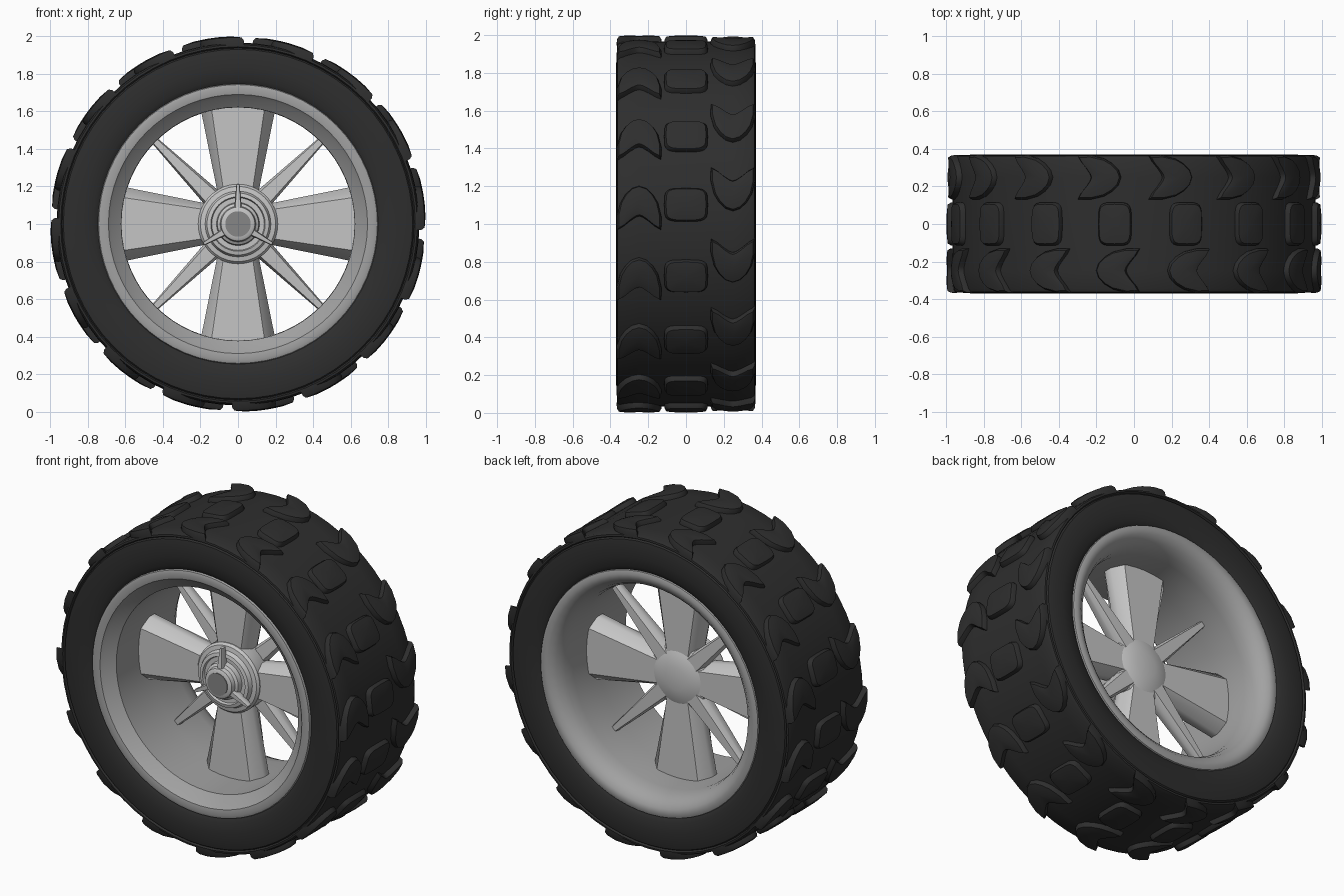
import bpy, bmesh, math
from mathutils import Matrix, Vector

if "Cube" in bpy.data.objects:
    bpy.data.objects.remove(bpy.data.objects["Cube"])


def material(name, v):
    m = bpy.data.materials.new(name)
    m.diffuse_color = (v, v, v, 1)
    m.use_nodes = True
    m.node_tree.nodes["Principled BSDF"].inputs["Base Color"].default_value = m.diffuse_color
    return m


RUBBER = material("black_rubber", 0.027)
RIM = material("rim_grey", 0.36)
SPOKE = material("light_metal", 0.56)
CAP = material("dark_metal", 0.24)


def finish(bm, name, mat, angle=35):
    bmesh.ops.recalc_face_normals(bm, faces=bm.faces)
    me = bpy.data.meshes.new(name)
    bm.to_mesh(me)
    bm.free()
    me.materials.append(mat)
    ob = bpy.data.objects.new(name, me)
    ob.location = (0, 0, 1)          # wheel axle height
    bpy.context.collection.objects.link(ob)
    bpy.ops.object.select_all(action='DESELECT')
    ob.select_set(True)
    bpy.context.view_layer.objects.active = ob
    bpy.ops.object.shade_smooth_by_angle(angle=math.radians(angle))
    return ob


def polar(r, deg, y):
    a = math.radians(deg)
    return Vector((r * math.cos(a), y, r * math.sin(a)))


def lathe(name, profile, mat, seg=64, closed=True):
    """Spin (radius, y) points round the axle."""
    bm = bmesh.new()
    rings = []
    for r, y in profile:
        if r == 0:
            rings.append([bm.verts.new((0, y, 0))] * seg)
        else:
            rings.append([bm.verts.new(polar(r, 360 * i / seg, y)) for i in range(seg)])
    pairs = list(zip(rings, rings[1:]))
    if closed:
        pairs.append((rings[-1], rings[0]))
    for a, b in pairs:
        for i in range(seg):
            j = (i + 1) % seg
            vs = list(dict.fromkeys((a[i], a[j], b[j], b[i])))
            if len(vs) > 2:
                bm.faces.new(vs)
    return finish(bm, name, mat)


def tread_row(name, outline, centre, y0, start, flip=1):
    """16 raised blocks; outline is (degrees, y) around a centre angle."""
    bm = bmesh.new()
    layers = ((1.0, 0.945), (0.98, 0.978), (0.9, 0.994), (0.55, 0.999))
    for k in range(16):
        base = start + 22.5 * k
        rings = []
        for s, r in layers:
            rings.append([bm.verts.new(polar(r, base + flip * (centre + (t - centre) * s),
                                             y0 + y * s)) for t, y in outline])
        top = bm.verts.new(polar(1.0, base + flip * centre, y0))
        n = len(outline)
        for i in range(n):
            j = (i + 1) % n
            for a, b in zip(rings, rings[1:]):
                bm.faces.new((a[i], a[j], b[j], b[i]))
            bm.faces.new((rings[-1][i], rings[-1][j], top))
    return finish(bm, name, RUBBER, 40)


def blades(name, count, start, inner, outer, mat, edge=0.3, flat=0.72):
    """Tapered radial blades; inner/outer are (radius, half width, half depth, y)."""
    sec = [(1, -edge), (flat, -1), (0, -1), (-flat, -1), (-1, -edge),
           (-1, edge), (-flat, 1), (0, 1), (flat, 1), (1, edge)]
    bm = bmesh.new()
    for k in range(count):
        rot = Matrix.Rotation(math.radians(start + 360 * k / count), 3, 'Y')
        rings = []
        for r, w, d, y0 in (inner, outer):
            rings.append([bm.verts.new(rot @ Vector((w * x, y0 + d * y,
                          math.sqrt(r * r - (w * x) ** 2)))) for x, y in sec])
        n = len(sec)
        for i in range(n):
            j = (i + 1) % n
            bm.faces.new((rings[0][i], rings[0][j], rings[1][j], rings[1][i]))
        for ring in rings:
            bm.faces.new(ring)
    return finish(bm, name, mat, 40)


# Tyre carcass with sidewalls and a shallow groove near the shoulder
half = [(0.70, 0.30), (0.735, 0.345), (0.77, 0.362), (0.83, 0.37), (0.90, 0.368),
        (0.93, 0.362), (0.937, 0.352), (0.944, 0.364), (0.955, 0.362), (0.963, 0.345), (0.966, 0.25)]
lathe("tyre", [(r, -y) for r, y in half] + [(r, y) for r, y in reversed(half)], RUBBER, 64)

# Tread: rounded squares in the middle, opposed arrow blocks on both shoulders
square = []
for i in range(24):
    a = 2 * math.pi * i / 24
    c, s = math.cos(a), math.sin(a)
    p = 0.45
    square.append((5.3 * math.copysign(abs(c) ** p, c), 0.117 * math.copysign(abs(s) ** p, s)))
tread_row("centre_tread", square, 0, 0, 6)

side = [(5.2, 0.04), (3.2, 0.075), (0.5, 0.102), (-4, 0.12), (-8, 0.118),
        (-6.9, 0.085), (-5.2, 0.05), (-4, 0.02)]
arrow = [(6, 0)] + side + [(-3.6, 0)] + [(t, -y) for t, y in reversed(side)]
tread_row("front_shoulder_tread", arrow, 1, -0.248, 6)
tread_row("back_shoulder_tread", arrow, 1, 0.248, 10, -1)

# Rim: flat stepped lip in front, rounded lip behind
lathe("rim", [(0.72, -0.30), (0.748, -0.345), (0.742, -0.362), (0.725, -0.368), (0.69, -0.362),
              (0.675, -0.345), (0.622, -0.30), (0.62, 0.0), (0.622, 0.22), (0.632, 0.28),
              (0.655, 0.33), (0.69, 0.36), (0.72, 0.366), (0.742, 0.358), (0.748, 0.34),
              (0.72, 0.30), (0.66, 0.2), (0.66, -0.2)], RIM, 64)

# Four wide paddle spokes and four thin spokes between them
blades("paddle_spokes", 4, 0, (0.15, 0.098, 0.085, 0), (0.625, 0.195, 0.085, 0), SPOKE)
blades("thin_spokes", 4, 45, (0.14, 0.058, 0.05, 0.04), (0.625, 0.02, 0.03, 0.05), SPOKE)

# Hub: domed back, stepped front
lathe("hub", [(0, 0.11), (0.07, 0.107), (0.14, 0.094), (0.19, 0.07), (0.212, 0.03),
              (0.212, -0.09), (0.20, -0.105), (0.175, -0.11), (0.165, -0.135), (0.145, -0.14),
              (0.14, -0.125), (0.0, -0.125)], SPOKE, 48, False)
lathe("hub_cap", [(0, -0.12), (0.115, -0.12), (0.11, -0.155), (0.095, -0.165),
                  (0.09, -0.19), (0.075, -0.198), (0, -0.198)], SPOKE, 48, False)
lathe("cap_centre", [(0, -0.19), (0.068, -0.19), (0.068, -0.202), (0, -0.202)], CAP, 32, False)

# Three wings of the spinner nut
blades("spinner_wings", 3, 0, (0.07, 0.022, 0.03, -0.155), (0.21, 0.009, 0.018, -0.15), SPOKE)
